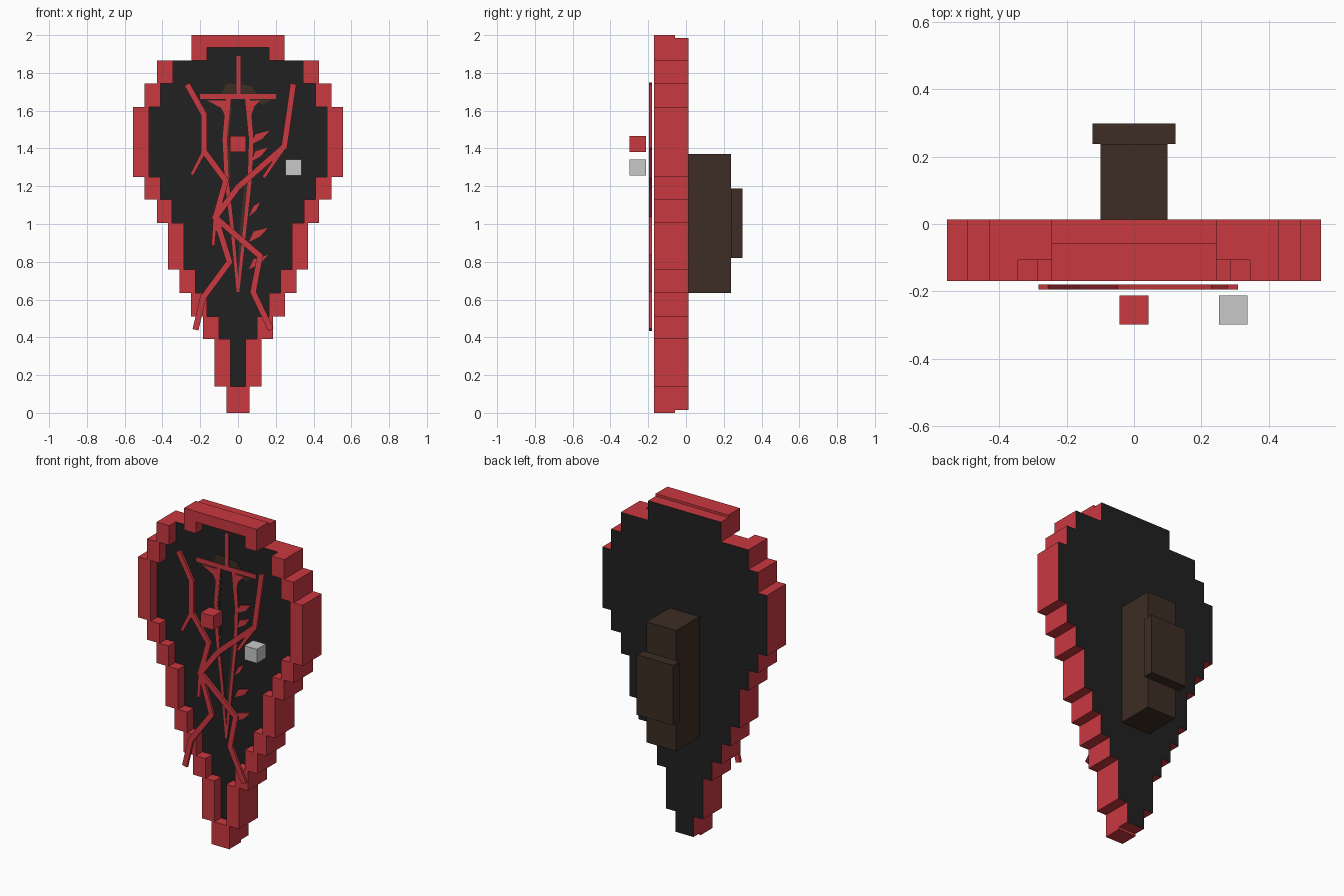
import bpy, bmesh
from mathutils import Vector

if "Cube" in bpy.data.objects:
    bpy.data.objects.remove(bpy.data.objects["Cube"], do_unlink=True)


def material(name, rgb):
    m = bpy.data.materials.new(name)
    m.use_nodes = True
    m.diffuse_color = (*rgb, 1)
    bsdf = m.node_tree.nodes["Principled BSDF"]
    bsdf.inputs["Base Color"].default_value = (*rgb, 1)
    bsdf.inputs["Roughness"].default_value = 0.8
    return m


RED = material("red", (0.584, 0.040, 0.051))
BLACK = material("black", (0.0152, 0.0152, 0.0152))
BROWN = material("dark brown", (0.045, 0.026, 0.017))
GREY = material("light grey", (0.584, 0.584, 0.584))


def prism(bm, pts, y0, y1):
    """Closed prism from an x-z outline between two depths."""
    front = [bm.verts.new((x, y0, z)) for x, z in pts]
    back = [bm.verts.new((x, y1, z)) for x, z in pts]
    bm.faces.new(front)
    bm.faces.new(back[::-1])
    n = len(pts)
    for i in range(n):
        j = (i + 1) % n
        bm.faces.new((front[j], front[i], back[i], back[j]))


def solid(name, outlines, y0, y1, *mats):
    """Object made of prisms; a second material goes on front and back faces."""
    bm = bmesh.new()
    for pts in outlines:
        prism(bm, pts, y0, y1)
    bmesh.ops.recalc_face_normals(bm, faces=bm.faces)
    if len(mats) > 1:
        for f in bm.faces:
            f.material_index = int(abs(f.normal.y) > 0.5)
    me = bpy.data.meshes.new(name)
    bm.to_mesh(me)
    bm.free()
    for m in mats:
        me.materials.append(m)
    ob = bpy.data.objects.new(name, me)
    bpy.context.collection.objects.link(ob)
    return ob


def rect(x0, x1, z0, z1):
    return [(x0, z0), (x1, z0), (x1, z1), (x0, z1)]


def ribbon(pts, width, end_width=None):
    """Mitred strip along a path, as one quad per segment."""
    p = [Vector(q) for q in pts]
    n = len(p)
    end_width = width if end_width is None else end_width
    sides = []
    for i in range(n):
        a = (p[i] - p[i - 1]).normalized() if i else (p[1] - p[0]).normalized()
        b = (p[i + 1] - p[i]).normalized() if i < n - 1 else a
        t = (a + b).normalized()
        nrm = Vector((-t.y, t.x))
        w = width + (end_width - width) * i / (n - 1)
        off = nrm * (w / 2 / max(0.5, t.dot(a)))
        sides.append((p[i] + off, p[i] - off))
    return [[tuple(v) for v in (s[0], s[1], e[1], e[0])]
            for s, e in zip(sides, sides[1:])]


# Stepped body: top height, outer half width, inner half width of the rim
ROWS = [(0.14, 0.06, 0), (0.39, 0.125, 0.04), (0.51, 0.185, 0.10),
        (0.635, 0.25, 0.165), (0.76, 0.31, 0.225), (1.005, 0.37, 0.285),
        (1.13, 0.43, 0.35), (1.25, 0.495, 0.41), (1.62, 0.555, 0.47),
        (1.745, 0.495, 0.41), (1.865, 0.43, 0.345), (1.935, 0.245, 0.165)]
FRONT, PANEL, STEP, BACK = -0.17, -0.107, -0.058, 0.014

# Body slab with black faces and red edges
half, z = [], 0.015
for top, outer, _ in ROWS:
    top = 1.985 if top == 1.935 else top
    half += [(outer, z), (outer, top)]
    z = top
outline = half + [(-x, z) for x, z in reversed(half)]
solid("body_slab", [outline], PANEL, BACK, RED, BLACK)

# Raised rim around the front
blocks, z = [], 0.14
for top, outer, inner in ROWS[1:]:
    blocks += [rect(inner, outer, z, top), rect(-outer, -inner, z, top)]
    z = top
solid("front_rim", blocks, FRONT, PANEL, RED)
solid("rim_caps", [rect(-0.06, 0.06, 0, 0.14),
                   rect(-0.245, 0.245, 1.935, 2.0)], FRONT, STEP, RED)

# Rear grip
solid("grip_block", [rect(-0.10, 0.10, 0.635, 1.37)], BACK, 0.238, BROWN)
solid("grip_plate", [rect(-0.123, 0.123, 0.82, 1.187)], 0.238, 0.299, BROWN)

# Floating cubes
solid("red_cube", [rect(-0.043, 0.043, 1.381, 1.466)], -0.299, -0.213, RED)
solid("grey_cube", [rect(0.252, 0.337, 1.257, 1.342)], -0.299, -0.213, GREY)

# Branching veins in front of the rim
VEINS = [
    [(-0.27, 1.74), (-0.18, 1.58), (-0.18, 1.385), (-0.065, 1.23),
     (-0.12, 1.035), (-0.045, 0.80), (-0.185, 0.61), (-0.225, 0.44)],
    [(0.293, 1.742), (0.245, 1.41), (0.0, 1.195), (-0.12, 1.035),
     (0.117, 0.83), (0.08, 0.64), (0.175, 0.44)],
]
TWIGS = [[(-0.18, 1.385), (-0.245, 1.26)], [(0.245, 1.41), (0.135, 1.245)],
         [(-0.12, 1.035), (-0.132, 0.885)]]
strips = [q for v in VEINS for q in ribbon(v, 0.032)]
strips += [q for t in TWIGS for q in ribbon(t, 0.024, 0.018)]
solid("veins", strips, -0.195, -0.180, RED)

# Painted emblem on the panel: cross, two stems and thorns
emblem = [rect(-0.009, 0.014, 1.67, 1.89), rect(-0.20, 0.20, 1.663, 1.689)]
emblem += ribbon([(-0.05, 1.67), (-0.07, 1.45), (-0.06, 1.23),
                  (-0.03, 0.97), (0.0, 0.64)], 0.026, 0.014)
emblem += ribbon([(0.05, 1.67), (0.07, 1.45), (0.062, 1.23),
                  (0.035, 0.97), (0.0, 0.64)], 0.026, 0.014)
for x, z, length in [(0.068, 1.42, 0.10), (0.068, 1.33, 0.09),
                     (0.058, 1.04, 0.06), (0.058, 0.905, 0.10),
                     (0.058, 0.76, 0.10)]:
    emblem.append([(x, z), (x + length * 0.6, z + 0.03),
                   (x + length, z + 0.075), (x + 0.025, z + 0.055)])
emblem.append([(-0.165, 1.655), (-0.055, 1.655), (-0.06, 1.56), (-0.09, 1.615)])
emblem.append([(0.045, 1.655), (0.12, 1.655), (0.085, 1.62), (0.065, 1.56)])
solid("painted_emblem", emblem, PANEL - 0.006, PANEL, RED)

# Brown shading pieces around the emblem
shade = [[(-0.09, 1.69), (-0.01, 1.69), (-0.01, 1.74), (-0.06, 1.745)],
         [(0.015, 1.69), (0.10, 1.69), (0.07, 1.73), (0.015, 1.74)],
         [(0.09, 1.66), (0.18, 1.66), (0.13, 1.63)]]
shade += ribbon([(0.05, 1.22), (0.02, 0.97), (0.0, 0.70)], 0.03, 0.012)
shade += ribbon([(-0.04, 1.62), (-0.055, 1.45), (-0.045, 1.23)], 0.014)
solid("painted_shading", shade, PANEL - 0.003, PANEL, BROWN)
